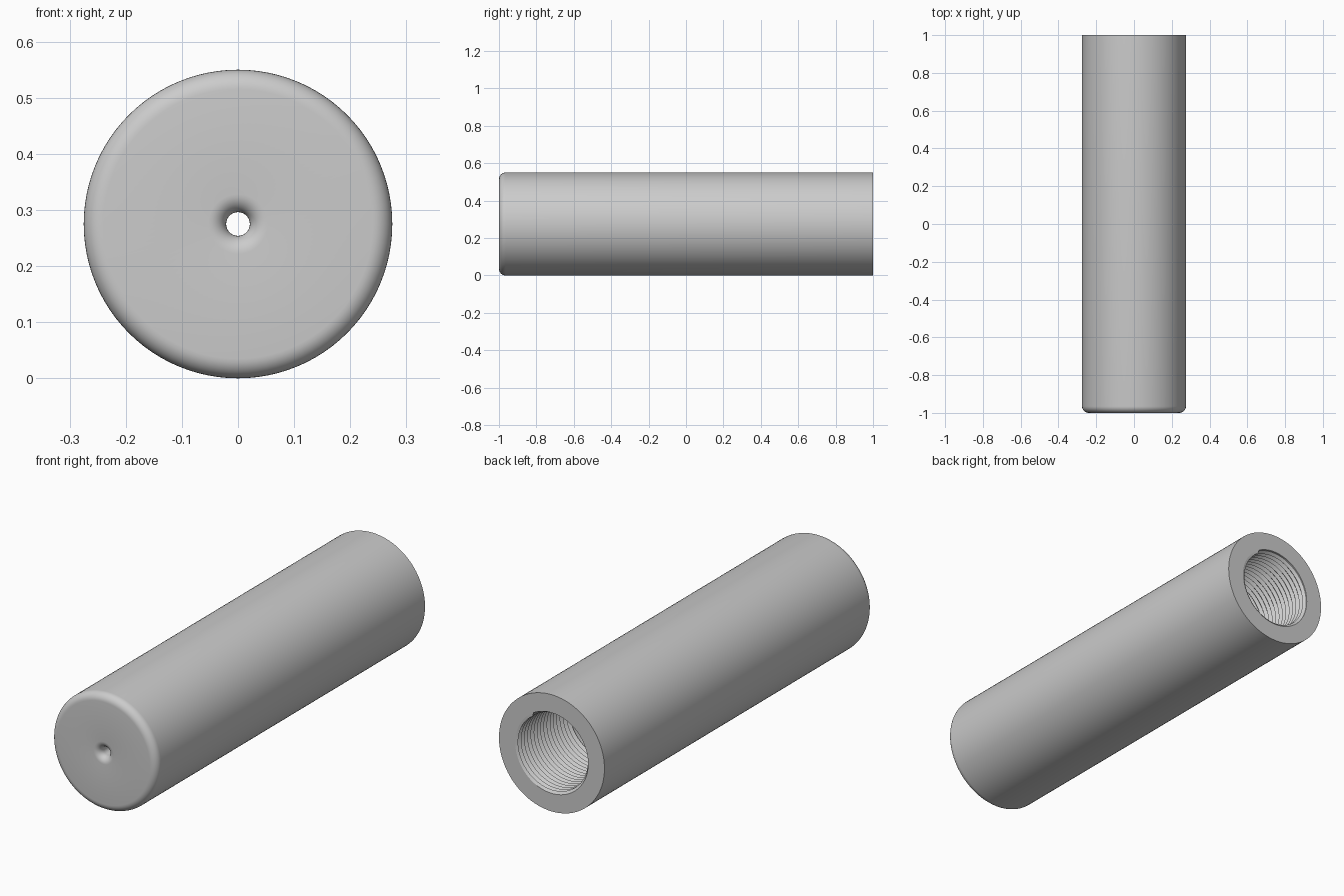
import bpy
import bmesh
import math

default = bpy.data.objects.get("Cube")
if default:
    bpy.data.objects.remove(default, do_unlink=True)

SEG = 96
R = 0.275            # outer radius, also height of the axis
BORE = 0.19          # chamber and thread root radius
CREST = 0.178        # thread crest radius
HOLE = 0.021         # small front hole
WALL = 0.09          # front wall thickness
PITCH = 0.024
THREAD_START = 0.6

grey = bpy.data.materials.new("plain grey")
grey.use_nodes = True
colour = (0.6, 0.6, 0.6, 1)
grey.diffuse_color = colour
grey.node_tree.nodes["Principled BSDF"].inputs["Base Color"].default_value = colour


def point(radius, y, turn):
    a = turn * math.tau
    return (radius * math.cos(a), y, R + radius * math.sin(a))


def fillet(cx, cy, radius, start, end, steps=8):
    """Quarter round in the (radius, y) plane."""
    angles = [math.radians(start + (end - start) * i / steps) for i in range(steps + 1)]
    return [(cx + radius * math.cos(a), cy + radius * math.sin(a)) for a in angles]


def surface(name, point_at, rows, angle):
    """Wrap rows of points round the axis, weld the seam and shade smooth."""
    bm = bmesh.new()
    grid = [[bm.verts.new(point_at(j, i / SEG)) for i in range(SEG + 1)]
            for j in range(rows)]
    for low, high in zip(grid, grid[1:]):
        for i in range(SEG):
            bm.faces.new((low[i], low[i + 1], high[i + 1], high[i]))
    bmesh.ops.remove_doubles(bm, verts=bm.verts, dist=1e-5)
    mesh = bpy.data.meshes.new(name)
    bm.to_mesh(mesh)
    bm.free()
    mesh.materials.append(grey)
    obj = bpy.data.objects.new(name, mesh)
    bpy.context.collection.objects.link(obj)
    bpy.ops.object.select_all(action="DESELECT")
    obj.select_set(True)
    bpy.context.view_layer.objects.active = obj
    bpy.ops.object.shade_smooth_by_angle(angle=math.radians(angle))
    return obj


# Tube: from the back rim, over the outside, through the front hole, to the chamber
ROUND, LIP = 0.035, 0.032
profile = [(BORE, 1), (R, 1)]
profile += fillet(R - ROUND, -1 + ROUND, ROUND, 0, -90)
profile += fillet(HOLE + LIP, -1 + LIP, LIP, 270, 180)
profile += [(HOLE, -1 + WALL), (BORE, -1 + WALL), (BORE, THREAD_START)]
surface("tube_body", lambda j, t: point(*profile[j], t), len(profile), 40)


# Screw thread: one helical ridge, trimmed flush at both ends
def thread_point(j, turn):
    y = THREAD_START + PITCH * (j / 2 - 1 + turn)
    trimmed = min(max(y, THREAD_START), 1)
    inside = THREAD_START < y < 1
    return point(CREST if j % 2 and inside else BORE, trimmed, turn)


turns = math.ceil((1 - THREAD_START) / PITCH) + 2
thread = surface("screw_thread", thread_point, 2 * turns + 1, 25)
thread.data.flip_normals()
